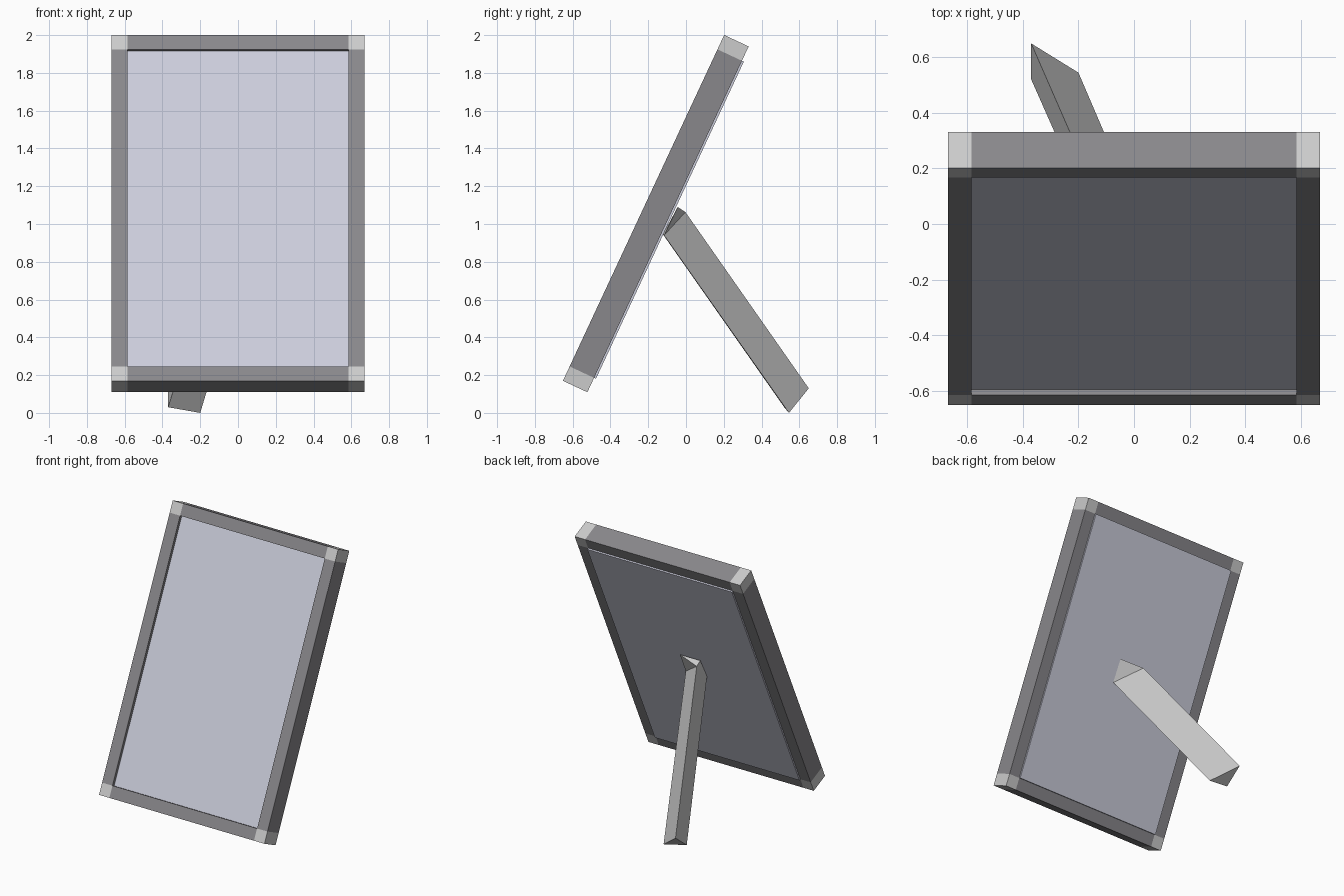
import bpy, bmesh, math
from mathutils import Matrix, Vector

if "Cube" in bpy.data.objects:
    bpy.data.objects.remove(bpy.data.objects["Cube"])

W, L, T, B = 1.34, 2.02, 0.143, 0.084      # frame width, height, depth, bar size
TILT = Matrix.Translation((0, -0.16, 1.055)) @ Matrix.Rotation(math.radians(-25), 4, 'X')


def material(name, rgb):
    m = bpy.data.materials.new(name)
    m.diffuse_color = (*rgb, 1)
    m.use_nodes = True
    m.node_tree.nodes["Principled BSDF"].inputs["Base Color"].default_value = m.diffuse_color
    return m


def add_object(name, bm, mat=None):
    bmesh.ops.recalc_face_normals(bm, faces=bm.faces)
    me = bpy.data.meshes.new(name)
    bm.to_mesh(me)
    bm.free()
    ob = bpy.data.objects.new(name, me)
    bpy.context.collection.objects.link(ob)
    if mat:
        me.materials.append(mat)
    return ob


def tilted_box(name, centre, size, mat):
    bm = bmesh.new()
    place = TILT @ Matrix.Translation(centre) @ Matrix.Diagonal((*size, 1))
    bmesh.ops.create_cube(bm, size=1, matrix=place)
    return add_object(name, bm, mat)


bar_mat = material("dark_frame", (0.25, 0.245, 0.26))
corner_mat = material("light_corner", (0.72, 0.72, 0.72))
panel_mat = material("pale_panel", (0.6, 0.61, 0.71))

# Frame: four bars and four corner blocks
cx, cz = (W - B) / 2, (L - B) / 2
for s, side, end in ((-1, "left", "bottom"), (1, "right", "top")):
    tilted_box(f"frame_bar_{side}", (s * cx, 0, 0), (B, T, L - 2 * B), bar_mat)
    tilted_box(f"frame_bar_{end}", (0, 0, s * cz), (W - 2 * B, T, B), bar_mat)
    for t, e in ((-1, "bottom"), (1, "top")):
        tilted_box(f"corner_{side}_{e}", (s * cx, 0, t * cz), (B, T, B), corner_mat)

# Panel: recessed in front, slightly proud at the back
front, back = -T / 2 + 0.022, T / 2 + 0.011
tilted_box("panel", (0, (front + back) / 2, 0),
           (W - 2 * B, back - front, L - 2 * B), panel_mat)

# Support leg: triangular prism whose top flares to a square foot on the panel
foot = [Vector(p) for p in ((-0.37, 0.65, 0.13), (-0.37, 0.52, 0.03), (-0.2, 0.545, 0.0))]
head = [Vector(p) for p in ((-0.085, -0.003, 1.063), (-0.085, -0.122, 0.945),
                            (0.083, -0.116, 0.94), (0.08, -0.044, 1.09),
                            (-0.085, -0.044, 1.09))]
bm = bmesh.new()
a, b, c = [bm.verts.new(p) for p in foot]
A, Bv, C, D, E = [bm.verts.new(p) for p in head]
for f in ((a, b, c), (a, b, Bv, A), (b, c, C, Bv), (c, a, A, C),
          (A, C, D), (A, D, E), (A, E, Bv), (Bv, C, D, E)):
    bm.faces.new(f)
add_object("support_leg", bm)
